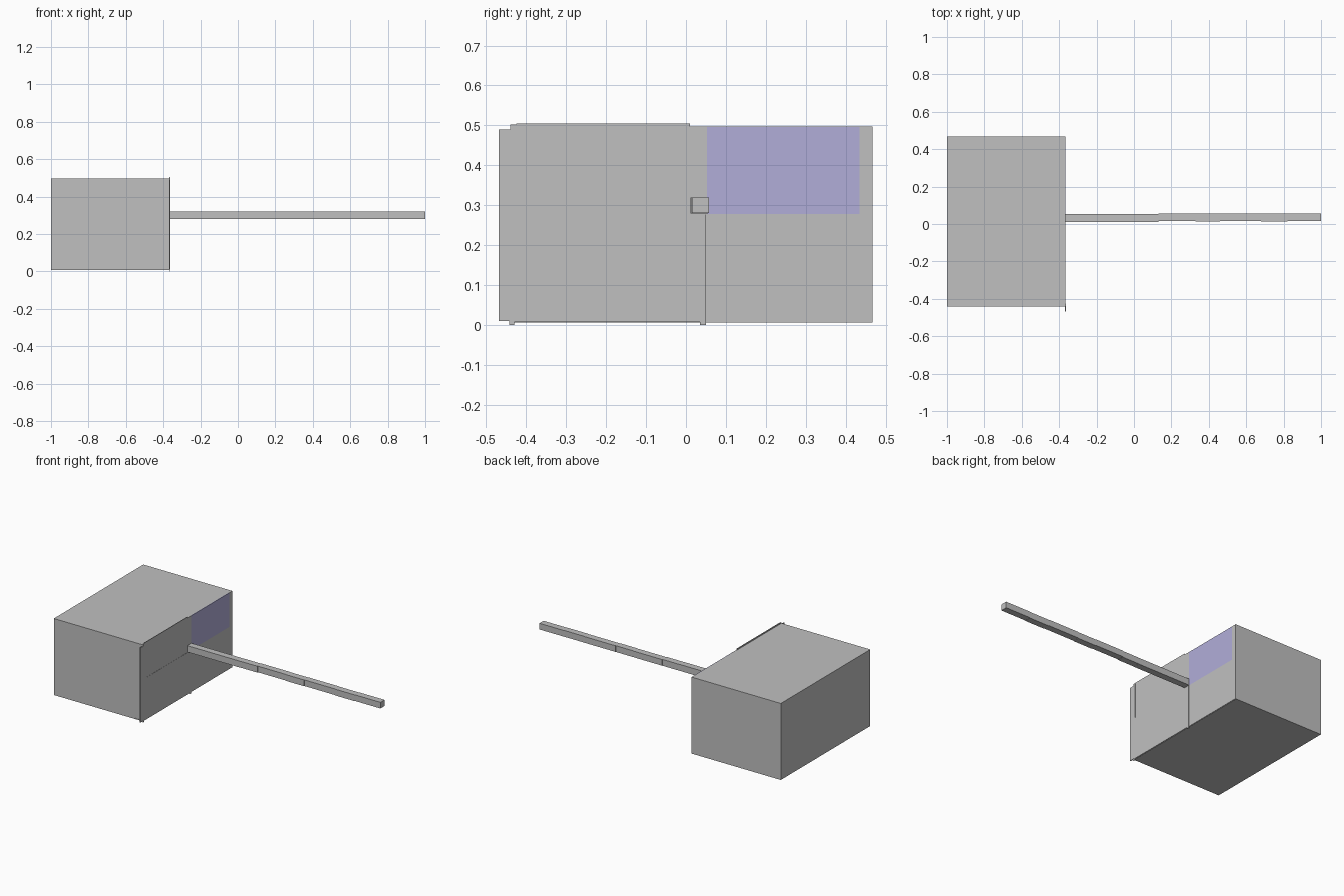
import bpy


def material(name, rgb):
    m = bpy.data.materials.new(name)
    m.diffuse_color = (*rgb, 1.0)
    return m


GREY = material("light_grey", (0.527, 0.527, 0.527))
BLUE = material("pale_blue", (0.44, 0.423, 0.694))


def block(name, x, y, z, mat=GREY):
    """Axis-aligned box from (min, max) ranges."""
    bpy.ops.mesh.primitive_cube_add(size=1)
    o = bpy.context.object
    o.name = name
    o.data.name = name
    for v in o.data.vertices:
        v.co = [r[0] if c < 0 else r[1] for c, r in zip(v.co, (x, y, z))]
    o.data.materials.append(mat)
    return o


# Main building volume
block("main_body", (-1.0, -0.369), (-0.44, 0.467), (0.006, 0.497))

# Left half of the end wall, lower part standing slightly proud of the upper
block("left_panel_upper", (-0.37, -0.366), (-0.425, 0.01), (0.277, 0.505))
block("left_panel_upper_side", (-0.37, -0.366), (0.01, 0.05), (0.277, 0.497))
block("left_panel_lower", (-0.37, -0.365), (-0.43, 0.05), (0.008, 0.277))

# Corner trim and small feet
block("corner_trim", (-0.37, -0.364), (-0.468, -0.425), (0.01, 0.49))
block("corner_cap", (-0.37, -0.364), (-0.44, -0.425), (0.49, 0.502))
for i, (a, b) in enumerate(((-0.442, -0.43), (0.035, 0.05))):
    block(f"panel_foot_{i + 1}", (-0.37, -0.365), (a, b), (0.0, 0.01))
block("base_strip", (-0.43, -0.366), (-0.442, -0.44), (0.008, 0.012))

# Right half of the end wall with window above
block("right_panel_lower", (-0.37, -0.366), (0.052, 0.467), (0.008, 0.278))
block("window", (-0.37, -0.366), (0.052, 0.435), (0.278, 0.497), BLUE)
block("window_side_strip", (-0.37, -0.366), (0.435, 0.467), (0.278, 0.497))

# Long beam made of slightly offset lengths
cuts = (-0.368, 0.01, 0.13, 0.33, 0.46, 0.68, 0.82, 1.0)
shift = (0.0, 0.001, 0.004, 0.002, 0.004, 0.002, 0.004)
for i, s in enumerate(shift):
    block(f"beam_section_{i + 1}", (cuts[i], cuts[i + 1]),
          (0.011 + s, 0.053 + s), (0.279 + s * 0.4, 0.32))
